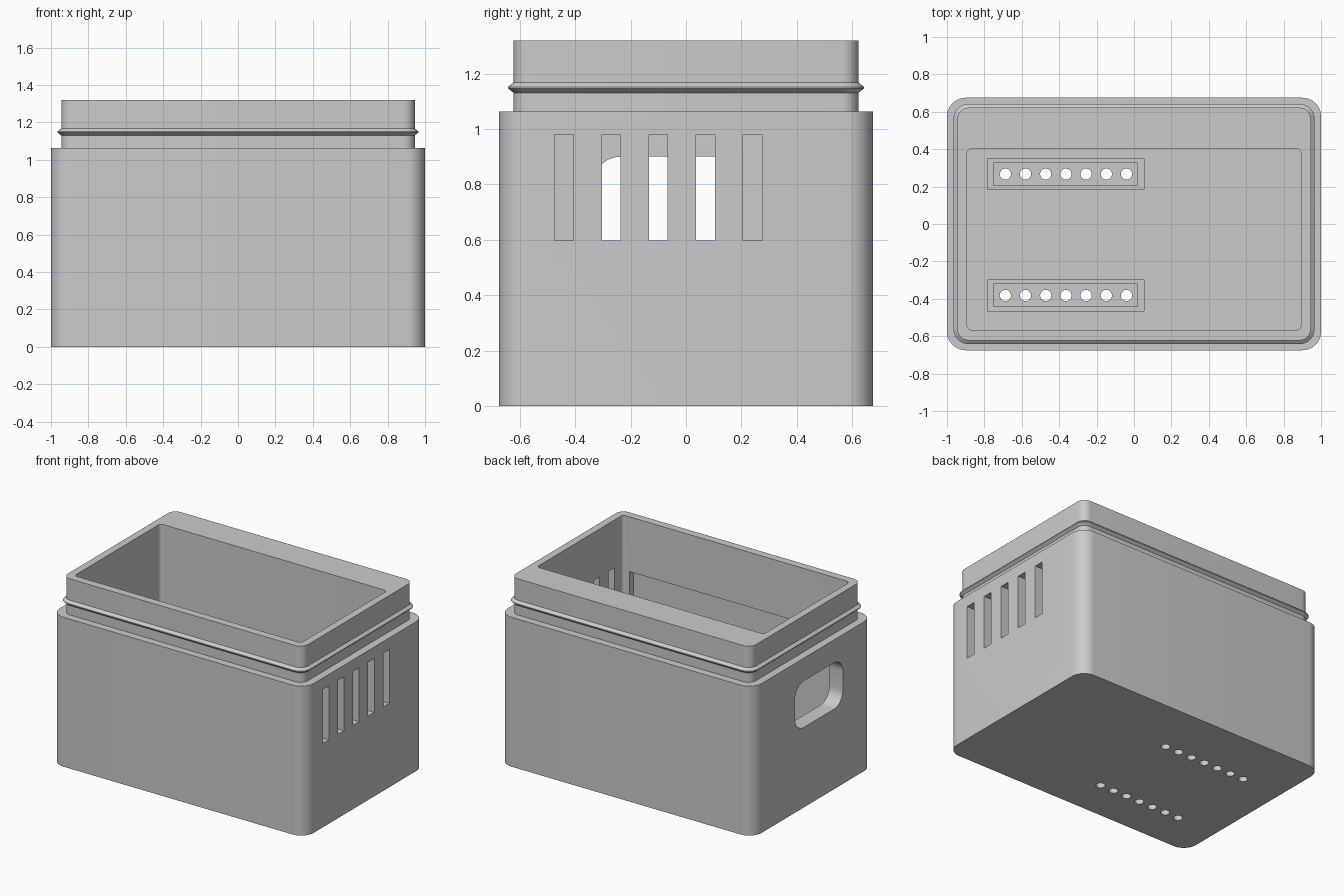
import bpy, bmesh, math

if "Cube" in bpy.data.objects:
    bpy.data.objects.remove(bpy.data.objects["Cube"])

GREY = (0.6, 0.6, 0.6, 1)
plastic = bpy.data.materials.new("grey_plastic")
plastic.use_nodes = True
plastic.diffuse_color = GREY
plastic.node_tree.nodes["Principled BSDF"].inputs["Base Color"].default_value = GREY


def rounded(hx, hy, r, steps=10):
    """Outline of a rounded rectangle, counter-clockwise."""
    pts = []
    for i, (sx, sy) in enumerate(((1, 1), (-1, 1), (-1, -1), (1, -1))):
        for k in range(steps + 1):
            a = math.pi / 2 * (i + k / steps)
            pts.append((sx * (hx - r) + r * math.cos(a), sy * (hy - r) + r * math.sin(a)))
    return pts


def loft(name, rings):
    """Closed solid through rings of 3D points, capped at both ends."""
    bm = bmesh.new()
    loops = [[bm.verts.new(p) for p in ring] for ring in rings]
    n = len(loops[0])
    for low, high in zip(loops, loops[1:]):
        for i in range(n):
            j = (i + 1) % n
            bm.faces.new((low[i], low[j], high[j], high[i]))
    bm.faces.new(loops[0][::-1])
    bm.faces.new(loops[-1])
    bmesh.ops.recalc_face_normals(bm, faces=bm.faces)
    mesh = bpy.data.meshes.new(name)
    bm.to_mesh(mesh)
    bm.free()
    mesh.materials.append(plastic)
    obj = bpy.data.objects.new(name, mesh)
    bpy.context.collection.objects.link(obj)
    return obj


def ring_z(hx, hy, r, z, cy=0):
    return [(x, y + cy, z) for x, y in rounded(hx, hy, r)]


def block(name, x0, x1, y0, y1, z0, z1):
    cx, cy = (x0 + x1) / 2, (y0 + y1) / 2
    hx, hy = (x1 - x0) / 2, (y1 - y0) / 2
    base = [(cx - hx, cy - hy), (cx + hx, cy - hy), (cx + hx, cy + hy), (cx - hx, cy + hy)]
    return loft(name, [[(x, y, z) for x, y in base] for z in (z0, z1)])


def cut(target, cutter):
    mod = target.modifiers.new("cut", 'BOOLEAN')
    mod.operation, mod.solver, mod.object = 'DIFFERENCE', 'EXACT', cutter
    bpy.context.view_layer.objects.active = target
    bpy.ops.object.modifier_apply(modifier=mod.name)
    bpy.data.objects.remove(cutter)


# Body, neck with snap ridge, rim and inner cavity in one profile
NECK = (0.945, 0.622, 0.06)
RIDGE = (0.965, 0.642, 0.08)
CAVITY = (0.893, 0.484, 0.025)
FLOOR, TOP, CY = 0.1, 1.32, -0.082
body = loft("box_body", [
    ring_z(1, 0.675, 0.1, 0), ring_z(1, 0.675, 0.1, 1.063),
    ring_z(*NECK, 1.063), ring_z(*NECK, 1.13),
    ring_z(*RIDGE, 1.146), ring_z(*RIDGE, 1.152),
    ring_z(*NECK, 1.168), ring_z(*NECK, TOP),
    ring_z(*CAVITY, TOP, CY), ring_z(*CAVITY, FLOOR, CY)])

# Five ventilation slots on the left side
for i in range(5):
    y = -0.44 + 0.17 * i
    cut(body, block("slot_cutter", 0.8, 1.1, y - 0.034, y + 0.034, 0.597, 0.98))

# Rounded hand hole on the other side
cut(body, loft("handle_cutter", [
    [(x, y - 0.066, z + 0.735) for y, z in rounded(0.27, 0.165, 0.1)]
    for x in (-1.1, -0.8)]))

# Shallow recess inside the front wall
cut(body, block("recess_cutter", -0.84, 0.84, -0.61, -0.5, 0.2, 0.93))

# Two stepped floor trays, each with a row of drain holes
for y in (0.267, -0.382):
    cut(body, block("tray_cutter", -0.783, 0.053, y - 0.083, y + 0.083, 0.07, 0.3))
    cut(body, block("tray_step_cutter", -0.75, 0.02, y - 0.06, y + 0.06, 0.04, 0.3))
    for k in range(7):
        x = -0.688 + 0.108 * k
        circle = [(x + 0.03 * math.cos(a), y + 0.03 * math.sin(a))
                  for a in (math.tau * s / 24 for s in range(24))]
        cut(body, loft("drain_cutter", [[(u, v, z) for u, v in circle] for z in (-0.1, 0.3)]))

# Smooth corners, sharp edges
bpy.ops.object.select_all(action='DESELECT')
body.select_set(True)
bpy.context.view_layer.objects.active = body
bpy.ops.object.shade_smooth_by_angle(angle=math.radians(30))
